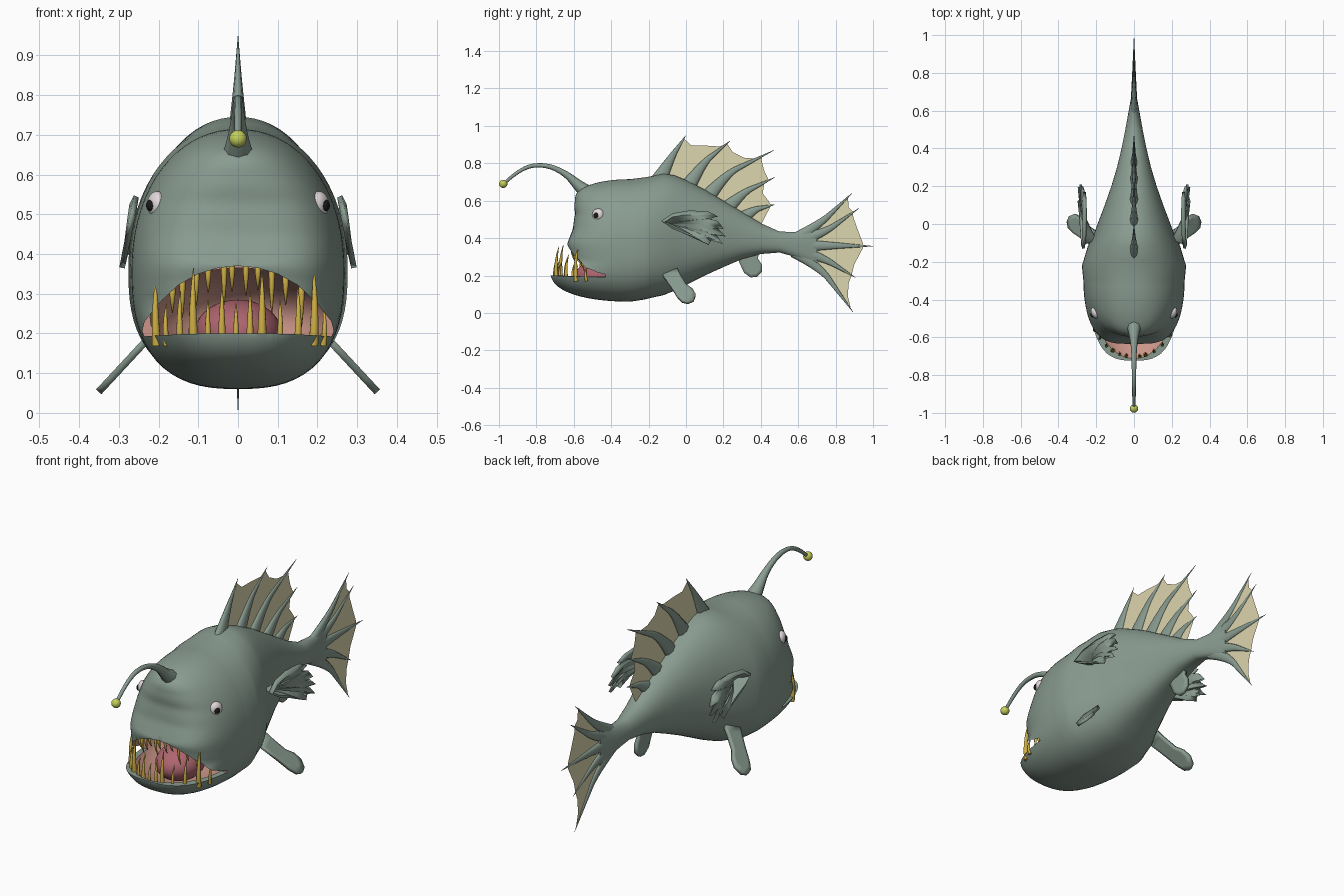
import bpy, bmesh, math
from mathutils import Vector

if "Cube" in bpy.data.objects:
    bpy.data.objects.remove(bpy.data.objects["Cube"])


def mat(name, c):
    m = bpy.data.materials.new(name)
    m.diffuse_color = (*c, 1)
    m.use_nodes = True
    m.node_tree.nodes["Principled BSDF"].inputs["Base Color"].default_value = m.diffuse_color
    return m


SKIN = mat("skin", (.25, .33, .28))
WEB = mat("web", (.72, .67, .42))
GOLD = mat("tooth", (.62, .43, .06))
GUM = mat("gum", (.60, .30, .25))
TONGUE = mat("tongue", (.42, .13, .16))
WHITE = mat("eye_white", (.75, .68, .70))
BLACK = mat("pupil", (.01, .01, .01))
GLOW = mat("glow", (.55, .62, .1))


def smooth(ob, angle=40):
    bpy.ops.object.select_all(action='DESELECT')
    ob.select_set(True)
    bpy.context.view_layer.objects.active = ob
    bpy.ops.object.shade_smooth_by_angle(angle=math.radians(angle))


def mesh(name, verts, faces, *mats, fix=True):
    me = bpy.data.meshes.new(name)
    me.from_pydata(verts, [], faces)
    if fix:
        bm = bmesh.new()
        bm.from_mesh(me)
        bmesh.ops.recalc_face_normals(bm, faces=bm.faces)
        bm.to_mesh(me)
        bm.free()
    for m in mats:
        me.materials.append(m)
    ob = bpy.data.objects.new(name, me)
    bpy.context.collection.objects.link(ob)
    return ob


def ball(name, loc, scale, m, rot=0):
    bpy.ops.mesh.primitive_uv_sphere_add(segments=32, ring_count=20, location=loc, rotation=(0, 0, rot))
    ob = bpy.context.object
    ob.name, ob.scale = name, scale
    ob.data.materials.append(m)
    smooth(ob, 180)
    return ob


def tubes(name, paths, m, flat=1):
    """Tapered tubes; each path is a list of (x, y, z, radius)."""
    cu = bpy.data.curves.new(name, 'CURVE')
    cu.dimensions, cu.bevel_depth, cu.bevel_resolution = '3D', 1, 2
    cu.use_fill_caps, cu.resolution_u = True, 6
    for path in paths:
        sp = cu.splines.new('NURBS')
        sp.points.add(len(path) - 1)
        for p, (x, y, z, r) in zip(sp.points, path):
            p.co, p.radius = (x, y, z, 1), r
        sp.order_u, sp.use_endpoint_u = 3, True
    cu.materials.append(m)
    ob = bpy.data.objects.new(name, cu)
    bpy.context.collection.objects.link(ob)
    ob.scale.x = flat
    bpy.ops.object.select_all(action='DESELECT')
    ob.select_set(True)
    bpy.context.view_layer.objects.active = ob
    bpy.ops.object.convert(target='MESH')
    smooth(bpy.context.object, 60)


def interp(table, v):
    for a, b in zip(table, table[1:]):
        if v <= b[0]:
            t = max(0, (v - a[0]) / (b[0] - a[0]))
            return [p + (q - p) * t for p, q in zip(a, b)][1:]
    return list(table[-1][1:])


# Body: rings along y, with a domed face whose depth depends on height
RINGS = [(-.30, .715, .06, .268, .36), (-.22, .725, .072, .276, .36), (-.19, .73, .08, .266, .365),
         (-.12, .745, .095, .245, .375), (-.06, .735, .12, .215, .39), (0, .71, .15, .193, .40),
         (.1, .66, .20, .155, .415), (.2, .60, .245, .12, .42), (.3, .54, .288, .09, .41),
         (.4, .48, .315, .066, .395), (.5, .435, .323, .046, .377), (.6, .432, .295, .028, .363),
         (.7, .465, .25, .01, .36)]
DEPTH = [(.05, .47), (.14, .455), (.21, .44), (.27, .32), (.33, .325), (.37, .335),
         (.45, .305), (.53, .30), (.60, .33), (.66, .38), (.75, .42)]
SEG, CAP = 72, 30


def section(top, bot, w, zc, k):
    a = 2 * math.pi * k / SEG
    c, s = math.cos(a), math.sin(a)
    n = 2.1 if s > 0 else 2.6
    q = (abs(c) ** n + abs(s) ** n) ** (-1 / n)
    return w * c * q, zc, s * q * ((top - zc) if s > 0 else (zc - bot))


verts = []
for y, *dims in reversed(RINGS):
    for k in range(SEG):
        x, zc, h = section(*dims, k)
        verts.append((x, y, zc + h))
for j in range(1, CAP):
    s = math.cos(math.pi / 2 * j / CAP)
    for k in range(SEG):
        x, zc, h = section(*RINGS[0][1:], k)
        z = zc + h * s
        verts.append((x * s, -.30 - interp(DEPTH, z)[0] * math.sqrt(1 - s ** 4), z))
rows = len(verts) // SEG
faces = [(r * SEG + k, r * SEG + (k + 1) % SEG, (r + 1) * SEG + (k + 1) % SEG, (r + 1) * SEG + k)
         for r in range(rows - 1) for k in range(SEG)]
faces += [tuple(range(SEG)), tuple(range((rows - 1) * SEG, rows * SEG))]
body = mesh("body", verts, faces, SKIN, GUM)

# Mouth: an arched opening, then a rounded cavity behind it
arch = [(.245, .20), (.235, .23), (.2, .275), (.15, .322), (.1, .35), (.05, .365)]
outline = [(0, .2), (.13, .199), (.245, .192)] + arch[1:] + [(0, .37)]
outline += [(-x, z) for x, z in reversed(arch[1:])] + [(-.245, .192), (-.13, .199)]
n = len(outline)
opening = mesh("mouth_cutter", [(x, y, z) for y in (-.95, -.43) for x, z in outline],
               [tuple(range(n)), tuple(range(n, 2 * n))] +
               [(i, (i + 1) % n, n + (i + 1) % n, n + i) for i in range(n)], SKIN, GUM)
for p in opening.data.polygons:
    p.material_index = 0 if abs(p.normal.z) > .9 and p.center.z < .21 else 1
cavity = ball("cavity_cutter", (0, -.42, .24), (.222, .31, .125), GUM)
for c in (opening, cavity):
    b = body.modifiers.new("mouth", 'BOOLEAN')
    b.object, b.operation, b.solver, b.material_mode = c, 'DIFFERENCE', 'EXACT', 'TRANSFER'
    bpy.context.view_layer.objects.active = body
    bpy.ops.object.modifier_apply(modifier=b.name)
    bpy.data.objects.remove(c)
smooth(body, 40)
ball("tongue", (0, -.46, .20), (.11, .13, .085), TONGUE)

# Teeth: lower row rises from the jaw, upper row hangs from the lip
lower = [(-.205, .15), (-.18, .08), (-.145, .11), (-.112, .17), (-.075, .09), (-.04, .12), (-.005, .08),
         (.03, .11), (.06, .16), (.105, .09), (.15, .12), (.19, .17), (.215, .07)]
upper = [(-.165, .06), (-.14, .09), (-.105, .08), (-.075, .06), (-.035, .1), (-.015, .07),
         (.02, .08), (.05, .06), (.085, .11), (.12, .07), (.16, .1)]
paths = []
for x, h in lower:
    y = -.44 - .26 * math.sqrt(1 - (x / .23) ** 2)
    r = .005 + h * .045
    paths.append([(x, y, .17, r), (x * 1.03, y - .012, .19 + h * .5, r * .8), (x, y + .012, .195 + h, .001)])
for x, h in upper:
    z = .375 - 2.3 * x * x
    y = -.61 + 2.2 * x * x
    paths.append([(x, y, z, .008), (x, y - .01, z - h * .5, .007), (x, y + .015, z - h, .001)])
tubes("teeth", paths, GOLD)

# Lure
tubes("lure_stalk", [[(0, -.50, .62, .05), (0, -.57, .675, .03), (0, -.64, .745, .016), (0, -.75, .795, .012),
                      (0, -.88, .78, .010), (0, -.975, .69, .008)]], SKIN)
ball("lure_tip", (0, -.977, .69), (.022,) * 3, GLOW)

# Eyes
for s in (-1, 1):
    ball("eye", (s * .203, -.47, .525), (.024, .033, .033), WHITE, -s * .45)
    ball("pupil", (s * .222, -.482, .522), (.008, .014, .014), BLACK, -s * .45)

# Dorsal and tail fins: webs with tapered spines
WEBS = {
    "dorsal_web": [(-.13, .70), (0, .67), (.15, .58), (.30, .50), (.40, .47), (.455, .575), (.44, .60), (.41, .64),
                   (.42, .70), (.44, .715), (.42, .755), (.41, .79), (.40, .84), (.37, .825), (.31, .83),
                   (.25, .86), (.22, .905), (.18, .89), (.10, .895), (.03, .895), (-.01, .93), (-.06, .86)],
    "tail_web": [(.60, .36), (.68, .27), (.77, .16), (.88, .03), (.865, .09), (.87, .16), (.885, .20), (.90, .26),
                 (.945, .345), (.945, .375), (.92, .44), (.895, .51), (.89, .545), (.87, .565), (.865, .625),
                 (.77, .54), (.68, .45)]}
for name, pts in WEBS.items():
    mesh(name, [(0, y, z) for y, z in pts], [tuple(range(len(pts)))], WEB, fix=False)
SPINES = [((-.15, .70), (-.08, .83), (0, .95)), ((.0, .66), (.09, .80), (.235, .92)),
          ((.1, .60), (.21, .74), (.47, .87)), ((.2, .54), (.30, .64), (.475, .725)),
          ((.28, .49), (.36, .55), (.475, .58)),
          ((.58, .39), (.72, .48), (.888, .64)), ((.60, .38), (.74, .43), (.925, .56)),
          ((.60, .36), (.78, .36), (1.0, .357)), ((.60, .34), (.74, .29), (.905, .19)),
          ((.58, .33), (.72, .24), (.893, .005))]
paths = []
for i, (a, b, c) in enumerate(SPINES):
    r = .045 if i < 5 else .036
    mid = [(p + q) / 2 for p, q in zip(b, c)]
    paths.append([(0, *a, r), (0, *b, .019), (0, *mid, .010), (0, *c, .001)])
tubes("fin_spines", paths, SKIN, .55)


def plate(name, pts, xf, thick, sides=(1, -1)):
    """Curved fleshy fin: fan from the first point, x given by xf(reach, z)."""
    root, rim = pts[0], pts[1:]
    m = len(rim)
    for s in sides:
        v = [(s * xf(0, root[1]), *root)]
        for t in (.35, .7, 1):
            for y, z in rim:
                zz = root[1] + (z - root[1]) * t
                yy = root[0] + (y - root[0]) * t
                v.append((s * xf(t, zz), yy, zz))
        f = [(0, 1 + i, 1 + (i + 1) % m) for i in range(m)]
        f += [(1 + r * m + i, 1 + r * m + (i + 1) % m, 1 + (r + 1) * m + (i + 1) % m, 1 + (r + 1) * m + i)
              for r in (0, 1) for i in range(m)]
        ob = mesh(name, v, f, SKIN)
        mod = ob.modifiers.new("thickness", 'SOLIDIFY')
        mod.thickness, mod.offset = thick, 0
        smooth(ob, 50)


# Ragged side fins, belly paddles and the small rear fin
plate("side_fin", [(-.08, .475), (-.13, .49), (-.07, .53), (.02, .545), (.12, .54), (.17, .515), (.125, .505),
                   (.17, .49), (.20, .45), (.15, .465), (.21, .41), (.15, .425), (.195, .37), (.14, .395),
                   (.12, .365), (.06, .395), (.0, .42), (-.07, .45)],
      lambda t, z: .205 + .17 * t - .11 * t * t + (.5 - z) * .2 * t, .014)
plate("belly_fin", [(-.03, .13), (-.13, .21), (-.08, .14), (-.045, .085), (-.02, .06), (.01, .053), (.04, .065),
                    (.052, .095), (.035, .125), (.0, .15), (-.03, .20), (-.05, .24)],
      lambda t, z: .24 + (.172 - z) * .93, .018)
plate("rear_fin", [(.35, .26), (.26, .33), (.285, .27), (.31, .215), (.345, .19), (.38, .193), (.405, .22),
                   (.405, .26), (.385, .29), (.39, .34)], lambda t, z: 0, .018, (1,))
